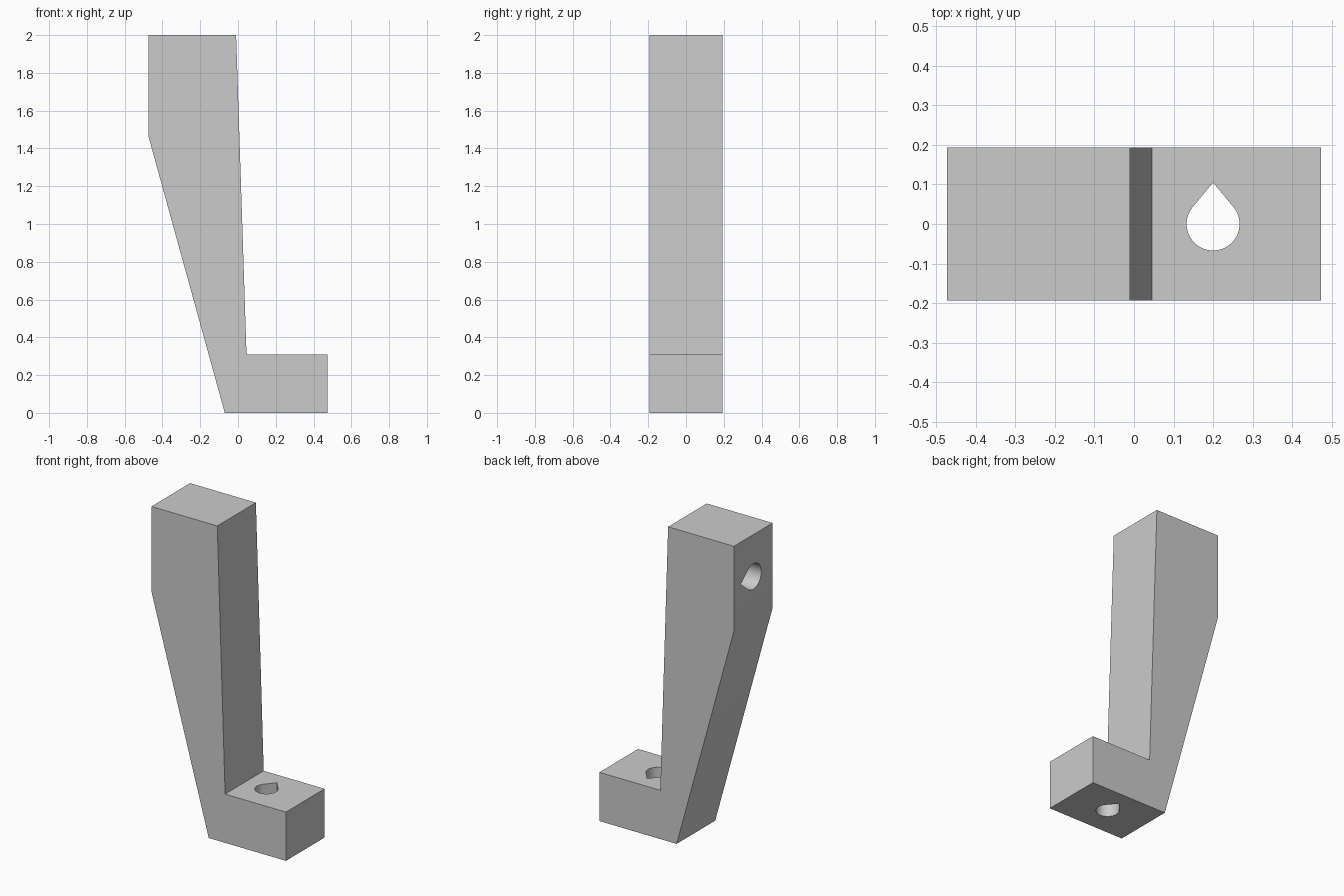
import bpy, bmesh, math
from mathutils import Matrix, Vector

cube = bpy.data.objects.get("Cube")
if cube:
    bpy.data.objects.remove(cube, do_unlink=True)

HALF_WIDTH = 0.194

grey = bpy.data.materials.new("plain_grey")
grey.use_nodes = True
colour = (0.6, 0.6, 0.6, 1)
grey.diffuse_color = colour
grey.node_tree.nodes["Principled BSDF"].inputs["Base Color"].default_value = colour


def prism(name, points, shift):
    """Extrude a closed loop of 3D points along a vector."""
    bm = bmesh.new()
    face = bm.faces.new([bm.verts.new(p) for p in points])
    top = bmesh.ops.extrude_face_region(bm, geom=[face])
    moved = [v for v in top["geom"] if isinstance(v, bmesh.types.BMVert)]
    bmesh.ops.translate(bm, verts=moved, vec=shift)
    bmesh.ops.recalc_face_normals(bm, faces=bm.faces)
    mesh = bpy.data.meshes.new(name)
    bm.to_mesh(mesh)
    bm.free()
    mesh.materials.append(grey)
    obj = bpy.data.objects.new(name, mesh)
    bpy.context.collection.objects.link(obj)
    return obj


def teardrop(radius, tip, steps=48):
    """Circle with tangent lines running to a point on +v."""
    a = math.acos(radius / tip)
    start, sweep = math.pi / 2 + a, 2 * (math.pi - a)
    arc = [start + sweep * i / steps for i in range(steps + 1)]
    return [(0, tip)] + [(radius * math.cos(t), radius * math.sin(t)) for t in arc]


# Bracket: leaning arm and foot in one side profile
profile = [(-0.07, 0), (0.473, 0), (0.473, 0.31), (0.045, 0.31),
           (-0.01, 2), (-0.473, 2), (-0.473, 1.46)]
bracket = prism("bracket", [(x, -HALF_WIDTH, z) for x, z in profile],
                (0, 2 * HALF_WIDTH, 0))

# Holes: one through the foot, one blind in the back of the arm
foot_hole = prism("foot_hole_cutter",
                  [(0.2 + u, v, -0.1) for u, v in teardrop(0.067, 0.105)],
                  (0, 0, 0.6))
arm_hole = prism("arm_hole_cutter",
                 [(-0.6, v, 1.733 + u) for u, v in teardrop(0.081, 0.125)],
                 (0.43, 0, 0))

for cutter in (foot_hole, arm_hole):
    cutter.hide_render = True
    cutter.hide_set(True)
    cut = bracket.modifiers.new(cutter.name, 'BOOLEAN')
    cut.operation = 'DIFFERENCE'
    cut.solver = 'EXACT'
    cut.object = cutter

# Apply the cuts, drop the cutters, keep only sharp edges hard
bpy.context.view_layer.objects.active = bracket
bracket.select_set(True)
for mod in list(bracket.modifiers):
    bpy.ops.object.modifier_apply(modifier=mod.name)
for cutter in (foot_hole, arm_hole):
    bpy.data.objects.remove(cutter, do_unlink=True)
bpy.ops.object.shade_smooth_by_angle(angle=math.radians(30))
